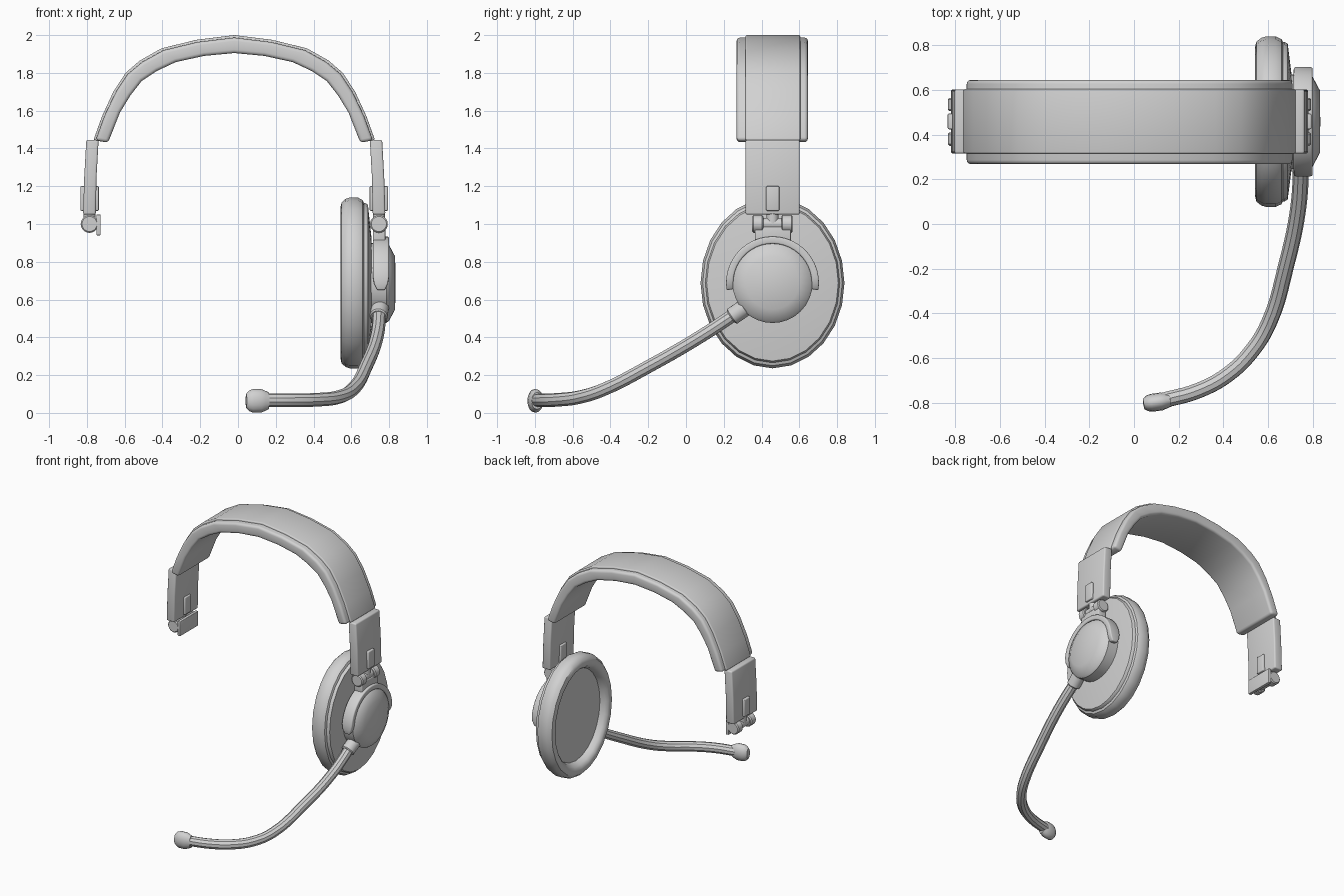
import bpy, bmesh, math
from mathutils import Vector, Matrix

cube = bpy.data.objects.get("Cube")
if cube:
    bpy.data.objects.remove(cube, do_unlink=True)

GREY = (0.64, 0.64, 0.64, 1)
mat = bpy.data.materials.new("plain grey")
mat.use_nodes = True
mat.diffuse_color = GREY
mat.node_tree.nodes["Principled BSDF"].inputs["Base Color"].default_value = GREY

MID_X = -0.02            # centre plane of the headband
EAR_Y, EAR_Z = 0.458, 0.688


def smooth(ob, angle=35):
    bpy.ops.object.select_all(action="DESELECT")
    ob.select_set(True)
    bpy.context.view_layer.objects.active = ob
    bpy.ops.object.shade_smooth_by_angle(angle=math.radians(angle))


def finish(name, bm, bevel=0.0, matrix=None):
    bmesh.ops.remove_doubles(bm, verts=bm.verts, dist=1e-5)
    bmesh.ops.recalc_face_normals(bm, faces=bm.faces)
    if bevel:
        sharp = [e for e in bm.edges if e.calc_face_angle(0) > math.radians(45)]
        bmesh.ops.bevel(bm, geom=sharp, offset=bevel, segments=3, profile=0.5, affect="EDGES")
    if matrix:
        bmesh.ops.transform(bm, matrix=matrix, verts=bm.verts)
        bmesh.ops.recalc_face_normals(bm, faces=bm.faces)
    me = bpy.data.meshes.new(name)
    bm.to_mesh(me)
    bm.free()
    me.materials.append(mat)
    ob = bpy.data.objects.new(name, me)
    bpy.context.collection.objects.link(ob)
    smooth(ob)
    return ob


def loft(name, sections, bevel=0.0, closed=False):
    """Skin through a row of equal point rings."""
    bm = bmesh.new()
    rings = [[bm.verts.new(p) for p in s] for s in sections]
    n = len(rings[0])
    for a, b in zip(rings, rings[1:]):
        for i in range(n):
            j = (i + 1) % n
            bm.faces.new((a[i], a[j], b[j], b[i]))
    bm.faces.new(rings[0])
    bm.faces.new(rings[-1])
    return finish(name, bm, bevel)


def lathe(name, profile, matrix, sy=1, sz=1, seg=32):
    """Spin (x, radius) points about the x axis, with elliptical scaling."""
    bm = bmesh.new()
    vs = [bm.verts.new((x, r, 0)) for x, r in profile]
    es = [bm.edges.new(p) for p in zip(vs, vs[1:])]
    bmesh.ops.spin(bm, geom=vs + es, axis=(1, 0, 0), cent=(0, 0, 0),
                   angle=math.tau, steps=seg, use_duplicate=False)
    bmesh.ops.scale(bm, vec=(1, sy, sz), verts=bm.verts)
    return finish(name, bm, matrix=matrix)


def box(name, x, y, z, bevel=0.006):
    return loft(name, [[(a, y[0], z[0]), (a, y[1], z[0]), (a, y[1], z[1]), (a, y[0], z[1])]
                       for a in x], bevel)


def rod(name, a, b, r, seg=20):
    a, b = Vector(a), Vector(b)
    turn = (b - a).to_track_quat("X", "Z").to_matrix().to_4x4()
    d = (b - a).length
    e = r * 0.15
    return lathe(name, [(0, 0), (0, r - e), (e, r), (d - e, r), (d, r - e), (d, 0)],
                 Matrix.Translation(a) @ turn, seg=seg)


# Headband: mirrored outer and inner arcs, split into cover and padding
outer = [(0, 2.0), (.2, 1.975), (.385, 1.93), (.5, 1.865), (.575, 1.80),
         (.64, 1.70), (.70, 1.57), (.745, 1.445)]
inner = [(0, 1.905), (.16, 1.89), (.31, 1.857), (.41, 1.81), (.49, 1.757),
         (.55, 1.68), (.605, 1.59), (.668, 1.43)]


def arc(half):
    pts = [(-x, z) for x, z in reversed(half)] + half[1:]
    return [Vector((x + MID_X, 0, z)) for x, z in pts]


def band(name, t0, t1, y0, y1, bevel):
    secs = []
    for i, o in zip(arc(inner), arc(outer)):
        a, b = i.lerp(o, t0), i.lerp(o, t1)
        secs.append([(a.x, y0, a.z), (a.x, y1, a.z), (b.x, y1, b.z), (b.x, y0, b.z)])
    loft(name, secs, bevel)


band("headband_padding", 0, 0.86, 0.268, 0.645, 0.018)
band("headband_cover", 0.5, 1, 0.315, 0.605, 0.008)

# Slider arms, clips and hinges on both sides
for side, label in ((1, "left"), (-1, "right")):
    def mx(x):
        return MID_X + side * x

    loft(label + "_slider_arm",
         [[(mx(a), .315, z), (mx(a), .602, z), (mx(b), .602, z), (mx(b), .315, z)]
          for a, b, z in ((.718, .783, 1.445), (.729, .794, 1.25), (.733, .80, 1.05))], 0.01)
    box(label + "_slider_clip", (mx(.717), mx(.814)), (.424, .494), (1.07, 1.2))
    rod(label + "_hinge_pivot", (mx(.766), EAR_Y, .99), (mx(.766), EAR_Y, 1.09), .032)
    rod(label + "_hinge_core", (mx(.766), .36, 1.0), (mx(.766), .555, 1.0), .032)
    for y, end in ((.35, "front"), (.505, "back")):
        rod(f"{label}_{end}_hinge_knuckle", (mx(.766), y, 1.0), (mx(.766), y + .06, 1.0), .047)

# Bare temple plate on the side without an ear cup
box("temple_plate", (-.75, -.727), (.35, .565), (.94, 1.05), 0.004)
box("temple_plate_link", (-.786, -.74), (.41, .505), (.975, 1.025), 0.004)

# Ear cup: ring cushion, shell and round hub
ear = Matrix.Translation((0, EAR_Y, EAR_Z))
lathe("ear_cushion", [(.60, 0), (.60, .76), (.565, .79), (.548, .83), (.542, .88), (.548, .94),
                      (.57, .985), (.59, 1), (.635, 1), (.66, .97), (.67, .92), (.67, 0)],
      ear, .381, .452, 24)
lathe("ear_shell", [(.63, 0), (.63, .935), (.675, .935), (.688, .915), (.708, .5), (.708, 0)],
      ear, .381, .452, 24)
lathe("ear_hub", [(.69, 0), (.69, .212), (.785, .212), (.80, .2), (.832, .14), (.834, 0)], ear)

# Yoke: arch over the hub with rounded tips, joined to the hinge by a neck
arch = []
STEPS = 24
for k in range(STEPS + 1):
    a = math.radians(-9 + 198 * k / STEPS)
    w = 0.042 * (0.5, 0.87, 1)[min(k, STEPS - k, 2)]
    c, s = math.cos(a), math.sin(a)
    arch.append([(.757 + dx, EAR_Y + r * c, EAR_Z + r * s)
                 for dx, r in ((-w, .208), (w, .208), (w, .246), (-w, .246))])
loft("yoke_arch", arch, 0.008)
box("yoke_neck", (.715, .78), (.365, .555), (.90, .985))

# Microphone boom
path = [(.75, .31, .557), (.735, .07, .40), (.68, -.19, .25), (.605, -.44, .122),
        (.53, -.565, .083), (.425, -.67, .07), (.29, -.745, .067), (.13, -.79, .066)]
cu = bpy.data.curves.new("microphone_boom", "CURVE")
cu.dimensions = "3D"
cu.bevel_depth = 0.036
cu.bevel_resolution = 3
cu.resolution_u = 5
cu.use_fill_caps = True
sp = cu.splines.new("BEZIER")
sp.bezier_points.add(len(path) - 1)
for p, co in zip(sp.bezier_points, path):
    p.co = co
    p.handle_left_type = p.handle_right_type = "AUTO"
cu.materials.append(mat)
boom = bpy.data.objects.new("microphone_boom", cu)
bpy.context.collection.objects.link(boom)
bpy.ops.object.select_all(action="DESELECT")
boom.select_set(True)
bpy.context.view_layer.objects.active = boom
bpy.ops.object.convert(target="MESH")
smooth(bpy.context.view_layer.objects.active)

# Boom collar and flattened microphone tip
rod("boom_collar", (.753, .315, .56), (.744, .24, .508), .047)
lathe("microphone_tip", [(-.063, 0), (-.06, .6), (-.045, .87), (-.025, 1), (.02, 1), (.04, .87),
                         (.06, .72), (.062, 0)],
      Matrix.Translation((.103, -.797, .064)) @ Matrix.Rotation(math.radians(8), 4, "Z"),
      .04, .062, 16)
